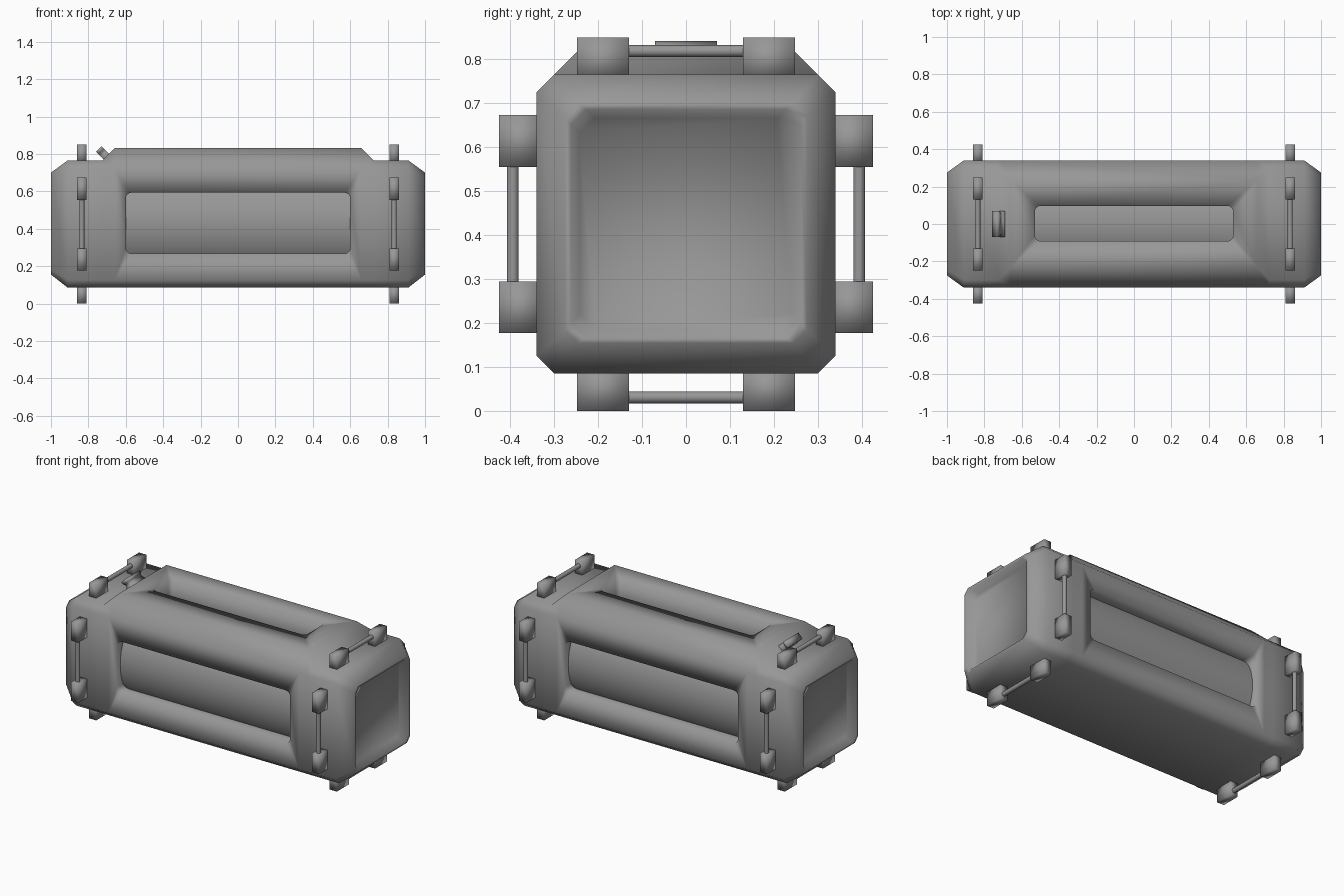
import bpy, bmesh, math
from mathutils import Matrix, Vector

if "Cube" in bpy.data.objects:
    bpy.data.objects.remove(bpy.data.objects["Cube"])

ZC = 0.425
GREY = bpy.data.materials.new("dark_grey")
GREY.diffuse_color = (0.31, 0.31, 0.31, 1)
GREY.use_nodes = True
GREY.node_tree.nodes["Principled BSDF"].inputs["Base Color"].default_value = GREY.diffuse_color


def make(name, bm):
    # Turn a bmesh into a fully smooth grey object
    bmesh.ops.recalc_face_normals(bm, faces=bm.faces)
    for f in bm.faces:
        f.smooth = True
    me = bpy.data.meshes.new(name)
    bm.to_mesh(me)
    bm.free()
    me.materials.append(GREY)
    ob = bpy.data.objects.new(name, me)
    bpy.context.collection.objects.link(ob)
    return ob


def loft(rings):
    # Skin a list of equal-sized closed rings and cap both ends
    bm = bmesh.new()
    vr = [[bm.verts.new(p) for p in r] for r in rings]
    n = len(vr[0])
    for a, b in zip(vr, vr[1:]):
        for i in range(n):
            j = (i + 1) % n
            bm.faces.new((a[i], a[j], b[j], b[i]))
    bm.faces.new(vr[0])
    bm.faces.new(vr[-1])
    bmesh.ops.recalc_face_normals(bm, faces=bm.faces)
    return bm


def section(x, w, z0, z1, c, top_c):
    # Chamfered cross-section of the case
    return [(x, -w + c, z0), (x, w - c, z0), (x, w, z0 + c), (x, w, z1 - top_c),
            (x, w - top_c, z1), (x, -w + top_c, z1), (x, -w, z1 - top_c), (x, -w, z0 + c)]


def rounded(hu, hv, r, d, seg):
    pts = []
    for k, (su, sv) in enumerate(((1, 1), (-1, 1), (-1, -1), (1, -1))):
        for i in range(seg + 1):
            a = math.pi / 2 * (k + i / seg)
            pts.append(Vector((su * (hu - r) + r * math.cos(a), sv * (hv - r) + r * math.sin(a), d)))
    return pts


def opening(bm, centre, normal, u, hu, hv, depth, r, seg, inset, floor):
    # Replace the face at this spot with a rim, inner walls and perhaps a floor
    n, u, c = Vector(normal), Vector(u), Vector(centre)
    m = Matrix((u, n.cross(u), n)).transposed()
    face = min(bm.faces, key=lambda f: (f.calc_center_median() - c).length + (f.normal - n).length)
    outer = list(face.verts)
    bm.faces.remove(face)
    top = [bm.verts.new(m @ p + c) for p in rounded(hu, hv, r, 0, seg)]
    low = [bm.verts.new(m @ p + c) for p in rounded(hu - inset, hv - inset, r, -depth, seg)]
    near = [min(outer, key=lambda o: (o.co - v.co).length) for v in top]
    for i in range(len(top)):
        j = (i + 1) % len(top)
        rim = [near[i], near[j], top[j], top[i]]
        bm.faces.new(rim if near[i] != near[j] else rim[1:])
        bm.faces.new((top[i], top[j], low[j], low[i]))
    if floor:
        bm.faces.new(low)
    bm.normal_update()


# Main case with raised lid
half = [(1.0, 0.275, 0.155, 0.70, 0.03, 0.03), (0.91, 0.34, 0.085, 0.766, 0.041, 0.041),
        (0.725, 0.34, 0.085, 0.766, 0.041, 0.041), (0.66, 0.34, 0.085, 0.831, 0.041, 0.106)]
body = loft([section(-x, *r) for x, *r in half] + [section(x, *r) for x, *r in reversed(half)])
for s in (-1, 1):
    opening(body, (0, 0.34 * s, 0.43), (0, s, 0), (1, 0, 0), 0.6, 0.163, 0.085, 0.03, 4, 0, False)
    opening(body, (s, 0, 0.4265), (s, 0, 0), (0, 1, 0), 0.262, 0.26, 0.05, 0.035, 1, 0.02, True)
opening(body, (0, 0.003, 0.831), (0, 0, 1), (1, 0, 0), 0.53, 0.094, 0.115, 0.03, 4, 0, False)
make("case_body", body)

# Inner barrel seen through the side and top windows
bm = bmesh.new()
bmesh.ops.create_cone(bm, segments=48, radius1=0.31, radius2=0.31, depth=1.4,
                      matrix=Matrix.Translation((0, 0, 0.428)) @ Matrix.Rotation(math.pi / 2, 4, 'Y'))
make("inner_barrel", bm)

# Four lug pairs with a grab bar around each end
for sx, end in ((-1, "left"), (1, "right")):
    for k, side in enumerate(("top", "back", "bottom", "front")):
        turn = Matrix.Translation((0.835 * sx, 0, ZC)) @ Matrix.Rotation(-k * math.pi / 2, 4, 'X')
        for sy in (-1, 1):
            bm = bmesh.new()
            bmesh.ops.create_cube(bm, size=1, matrix=turn @ Matrix.Translation((0, 0.189 * sy, 0.375))
                                  @ Matrix.Diagonal((0.05, 0.118, 0.1, 1)))
            make(f"{end}_{side}_lug", bm)
        bm = bmesh.new()
        bmesh.ops.create_cone(bm, segments=16, radius1=0.0135, radius2=0.0135, depth=0.28,
                              matrix=turn @ Matrix.Translation((0, 0, 0.394)) @ Matrix.Rotation(math.pi / 2, 4, 'X'))
        make(f"{end}_{side}_bar", bm)

# Waisted latch projecting from the lid slope
outline = [(-0.07, -0.01), (0.07, -0.01), (0.07, 0.012), (0.057, 0.022), (0.057, 0.036), (0.07, 0.044),
           (0.07, 0.06), (-0.07, 0.06), (-0.07, 0.044), (-0.057, 0.036), (-0.057, 0.022), (-0.07, 0.012)]
n = Vector((-1, 0, 1)).normalized()
t = Vector((1, 0, 1)).normalized()
base = Vector((-0.703, 0, 0.784))
make("latch", loft([[base + n * h + t * s + Vector((0, y, 0)) for y, h in outline] for s in (-0.021, 0.021)]))
